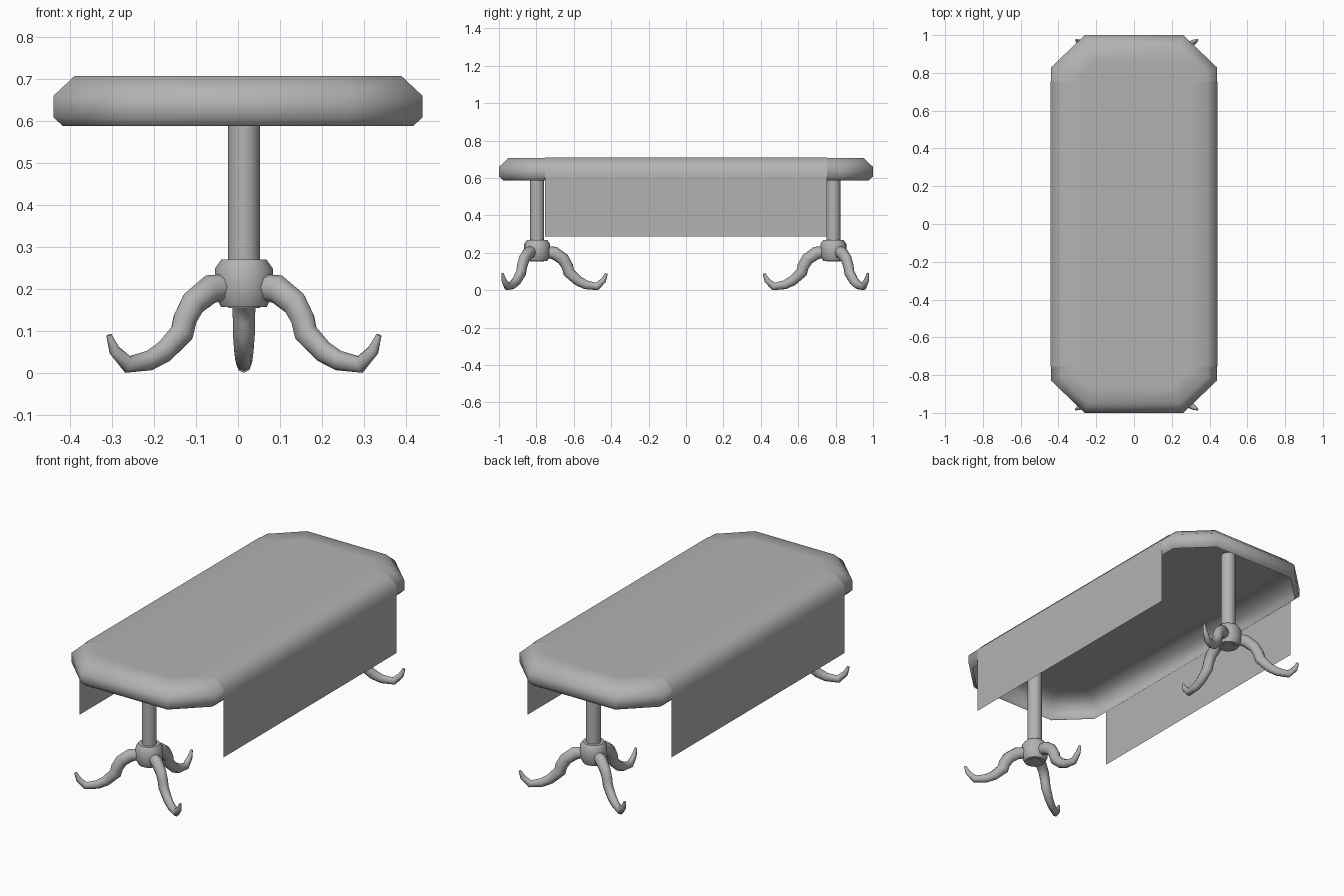
import bpy, bmesh
from math import sin, cos, pi, radians
from mathutils import Vector, Matrix

if "Cube" in bpy.data.objects:
    bpy.data.objects.remove(bpy.data.objects["Cube"], do_unlink=True)

grey = bpy.data.materials.new("plain grey")
grey.use_nodes = True
grey.diffuse_color = (0.45, 0.45, 0.45, 1)
grey.node_tree.nodes["Principled BSDF"].inputs["Base Color"].default_value = (0.45, 0.45, 0.45, 1)


def loft(name, rings, angle, closed=True, caps=(0, -1), place=Matrix()):
    """Skin a list of point rings, capping the rings whose indices are given."""
    bm = bmesh.new()
    loops = [[bm.verts.new(p) for p in ring] for ring in rings]
    n = len(loops[0])
    for a, b in zip(loops, loops[1:]):
        for i in range(n if closed else n - 1):
            j = (i + 1) % n
            bm.faces.new((a[i], a[j], b[j], b[i]))
    for k in caps:
        bm.faces.new(loops[k])
    bmesh.ops.recalc_face_normals(bm, faces=bm.faces)
    mesh = bpy.data.meshes.new(name)
    bm.to_mesh(mesh)
    bm.free()
    mesh.materials.append(grey)
    obj = bpy.data.objects.new(name, mesh)
    obj.matrix_world = place
    bpy.context.collection.objects.link(obj)
    bpy.ops.object.select_all(action='DESELECT')
    obj.select_set(True)
    bpy.context.view_layer.objects.active = obj
    bpy.ops.object.shade_smooth_by_angle(angle=radians(angle))


def octagon(inset, z):
    """Table outline with cut corners, offset inwards."""
    hx, hy = 0.439 - inset, 1 - inset
    c = 0.902 - inset
    px, py = (c - 0.721 * hy) / 0.693, (c - 0.693 * hx) / 0.721
    quarter = [(hx, py), (px, hy)]
    half = quarter + [(-x, y) for x, y in reversed(quarter)]
    return [(x, y, z) for x, y in half + [(-x, -y) for x, y in half]]


def turned(name, profile, place):
    sides = 16
    rings = [[(r * cos(2 * pi * i / sides), r * sin(2 * pi * i / sides), z)
              for i in range(sides)] for r, z in profile]
    loft(name, rings, 50, place=place)


# Table top: a hollow shell with a bevelled rim, open underneath
loft("table_top", [octagon(d, z) for d, z in (
    (0.022, 0.587), (0, 0.608), (0, 0.659), (0.05, 0.706), (0.14, 0.706))],
    80, caps=(-1,))

# Cloth runner: one thin sheet draped over the long sides
side = [(0.441, 0.288), (0.441, 0.6), (0.441, 0.66), (0.391, 0.709), (0.28, 0.709)]
drape = side + [(-x, z) for x, z in reversed(side)]
loft("cloth", [[(x, y, z) for x, z in drape] for y in (-0.755, 0.755)],
     80, closed=False, caps=())

# Leg centre line: distance from the post, height, half thickness
leg_path = [(0.05, 0.204, 0.031), (0.092, 0.199, 0.035), (0.139, 0.166, 0.033),
            (0.162, 0.127, 0.031), (0.17, 0.095, 0.031), (0.219, 0.05, 0.027),
            (0.26, 0.029, 0.024), (0.32, 0.02, 0.021), (0.355, 0.053, 0.015),
            (0.371, 0.09, 0.007)]


def leg_rings(sides=8):
    pts = [Vector((r, 0, z)) for r, z, t in leg_path]
    rings = []
    for k, p in enumerate(pts):
        before, after = pts[max(k - 1, 0)], pts[min(k + 1, len(pts) - 1)]
        along = ((p - before).normalized() + (after - p).normalized()).normalized()
        across = Vector((0, 1, 0))
        up = along.cross(across)
        t = leg_path[k][2]
        rings.append([p + up * t * cos(2 * pi * i / sides)
                      + across * 0.85 * t * sin(2 * pi * i / sides) for i in range(sides)])
    return rings


# Two pedestals, each with a post, a hub and three clawed legs
for end, y, inward in (("front", -0.796, 90), ("back", 0.788, -90)):
    base = Matrix.Translation((0.014, y, 0))
    turned(end + "_post", [(0.038, 0.154), (0.038, 0.704)], base)
    turned(end + "_hub", [(0.054, 0.156), (0.069, 0.185), (0.069, 0.248), (0.054, 0.269)], base)
    for k, label in enumerate(("inner", "outer_a", "outer_b")):
        turn = Matrix.Rotation(radians(inward + 120 * k), 4, 'Z')
        loft(end + "_leg_" + label, leg_rings(), 60, place=base @ turn)
